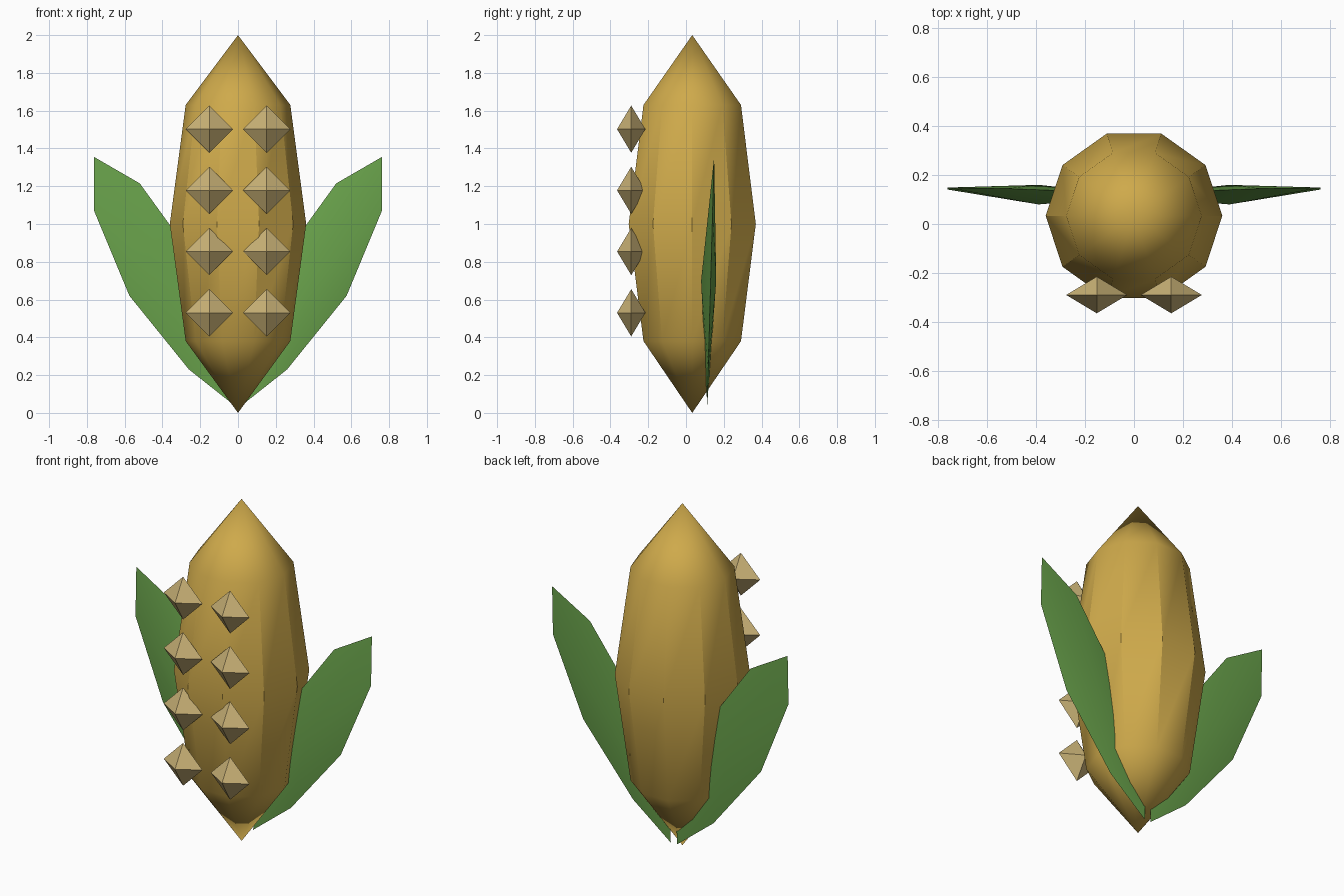
import bpy
import bmesh
from math import cos, sin, radians, tau
from mathutils import Matrix

old = bpy.data.objects.get("Cube")
if old:
    bpy.data.objects.remove(old, do_unlink=True)


def make_material(name, rgb):
    mat = bpy.data.materials.new(name)
    mat.use_nodes = True
    mat.diffuse_color = (*rgb, 1)
    mat.node_tree.nodes["Principled BSDF"].inputs["Base Color"].default_value = (*rgb, 1)
    return mat


golden = make_material("golden yellow", (0.62, 0.40, 0.07))
cream = make_material("pale cream", (0.58, 0.44, 0.18))
green = make_material("leaf green", (0.14, 0.36, 0.07))


def finish(name, bm, mat, smooth=False):
    bmesh.ops.recalc_face_normals(bm, faces=bm.faces)
    mesh = bpy.data.meshes.new(name)
    bm.to_mesh(mesh)
    bm.free()
    mesh.materials.append(mat)
    obj = bpy.data.objects.new(name, mesh)
    bpy.context.collection.objects.link(obj)
    if smooth:
        bpy.ops.object.select_all(action='DESELECT')
        bpy.context.view_layer.objects.active = obj
        obj.select_set(True)
        bpy.ops.object.shade_smooth_by_angle(angle=radians(30))
    return obj


def fan(bm, ring, tip):
    for i, v in enumerate(ring):
        bm.faces.new((ring[i - 1], v, tip))


# Ten-sided cob body, pointed at both ends
SIDES, BODY_Y = 10, 0.033
bm = bmesh.new()
rings = []
for radius, z in ((0.277, 0.38), (0.361, 1.0), (0.277, 1.63)):
    rings.append([bm.verts.new((radius * cos(tau * i / SIDES),
                                BODY_Y + 0.98 * radius * sin(tau * i / SIDES), z))
                  for i in range(SIDES)])
for low, high in zip(rings, rings[1:]):
    for i in range(SIDES):
        bm.faces.new((low[i - 1], low[i], high[i], high[i - 1]))
fan(bm, rings[0], bm.verts.new((0, BODY_Y, 0)))
fan(bm, rings[-1], bm.verts.new((0, BODY_Y, 2)))
finish("cob_body", bm, golden, smooth=True)

# Two columns of diamond kernels on the front
for side, label in ((1, "left"), (-1, "right")):
    for row in range(4):
        bm = bmesh.new()
        place = (Matrix.Translation((side * 0.152, -0.29, 0.53 + row * 0.324))
                 @ Matrix.Diagonal((0.125, 0.075, 0.125, 1)))
        bmesh.ops.create_cone(bm, segments=4, radius1=1, radius2=0, depth=1,
                              matrix=place @ Matrix.Translation((0, 0, 0.5)))
        bmesh.ops.create_cone(bm, segments=4, radius1=1, radius2=0, depth=1,
                              matrix=place @ Matrix.Rotation(radians(180), 4, 'X')
                              @ Matrix.Translation((0, 0, 0.5)))
        bmesh.ops.remove_doubles(bm, verts=bm.verts, dist=0.001)
        finish(f"{label}_kernel_{row + 1}", bm, cream)

# Mirrored leaves: flat eight-sided outline swelling to a shallow middle
OUTLINE = ((0.02, 0.04), (0.26, 0.23), (0.575, 0.62), (0.762, 1.07),
           (0.762, 1.355), (0.52, 1.215), (0.205, 0.78), (0.02, 0.33))
for side, label in ((1, "left"), (-1, "right")):
    bm = bmesh.new()
    rim = [bm.verts.new((side * x, 0.111 + 0.028 * z, z)) for x, z in OUTLINE]
    for y in (0.08, 0.16):
        fan(bm, rim, bm.verts.new((side * 0.39, y, 0.7)))
    finish(f"{label}_leaf", bm, green, smooth=True)
